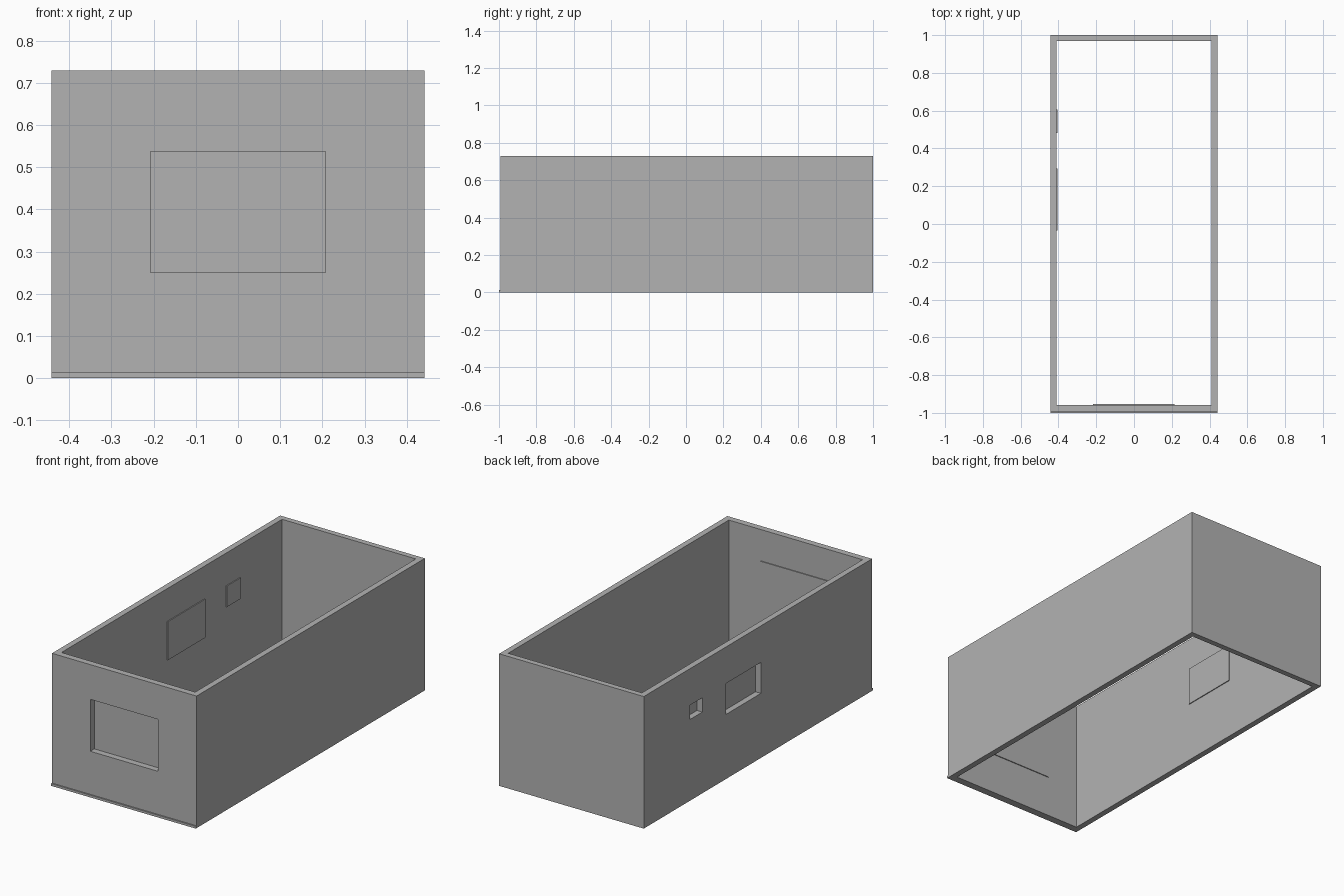
import bpy

default = bpy.data.objects.get("Cube")
if default:
    bpy.data.objects.remove(default, do_unlink=True)

grey = bpy.data.materials.new("plain grey")
grey.use_nodes = True
colour = (0.45, 0.45, 0.45, 1)
grey.diffuse_color = colour
grey.node_tree.nodes["Principled BSDF"].inputs["Base Color"].default_value = colour


def box(name, x, y, z):
    """Box spanning the (low, high) pair on each axis."""
    bpy.ops.mesh.primitive_cube_add(size=1)
    obj = bpy.context.object
    obj.name = obj.data.name = name
    for v in obj.data.vertices:
        v.co = [lo + (c + 0.5) * (hi - lo) for c, (lo, hi) in zip(v.co, (x, y, z))]
    obj.data.materials.append(grey)
    return obj


def cut(target, name, x, y, z):
    """Subtract a hidden box from the target."""
    cutter = box(name, x, y, z)
    cutter.hide_render = True
    cutter.hide_set(True)
    cutter.display_type = 'WIRE'
    mod = target.modifiers.new(name, 'BOOLEAN')
    mod.operation = 'DIFFERENCE'
    mod.solver = 'EXACT'
    mod.object = cutter
    bpy.context.view_layer.objects.active = target
    bpy.ops.object.modifier_apply(modifier=mod.name)
    bpy.data.objects.remove(cutter, do_unlink=True)


W, FRONT, BACK, H = 0.442, -0.993, 1.0, 0.73
IN_X, IN_FRONT, IN_BACK = 0.409, -0.958, 0.969
PANE = 0.005

# Four walls, open above and below
walls = box("walls", (-W, W), (FRONT, BACK), (0, H))
cut(walls, "room_cutter", (-IN_X, IN_X), (IN_FRONT, IN_BACK), (-1, 2))

# Front window: opening through the wall, closed by a larger inner pane
cut(walls, "front_cutter", (-0.208, 0.207), (-1.2, -0.9), (0.251, 0.538))
box("front_window_pane", (-0.216, 0.215), (IN_FRONT, IN_FRONT + PANE), (0.23, 0.557))

# Side windows: opening and pane given as y and z spans
side_windows = {
    "large": ((-0.023, 0.283), (0.357, 0.528), (-0.034, 0.293), (0.336, 0.549)),
    "small": ((0.489, 0.596), (0.449, 0.528), (0.481, 0.605), (0.433, 0.549)),
}
for size, (hole_y, hole_z, pane_y, pane_z) in side_windows.items():
    cut(walls, size + "_cutter", (-0.6, -0.35), hole_y, hole_z)
    box(size + "_side_window_pane", (-IN_X, -IN_X + PANE), pane_y, pane_z)

# Thin sill strip along the foot of the front wall
box("front_base_strip", (-W, W), (-1, FRONT), (0, 0.013))
